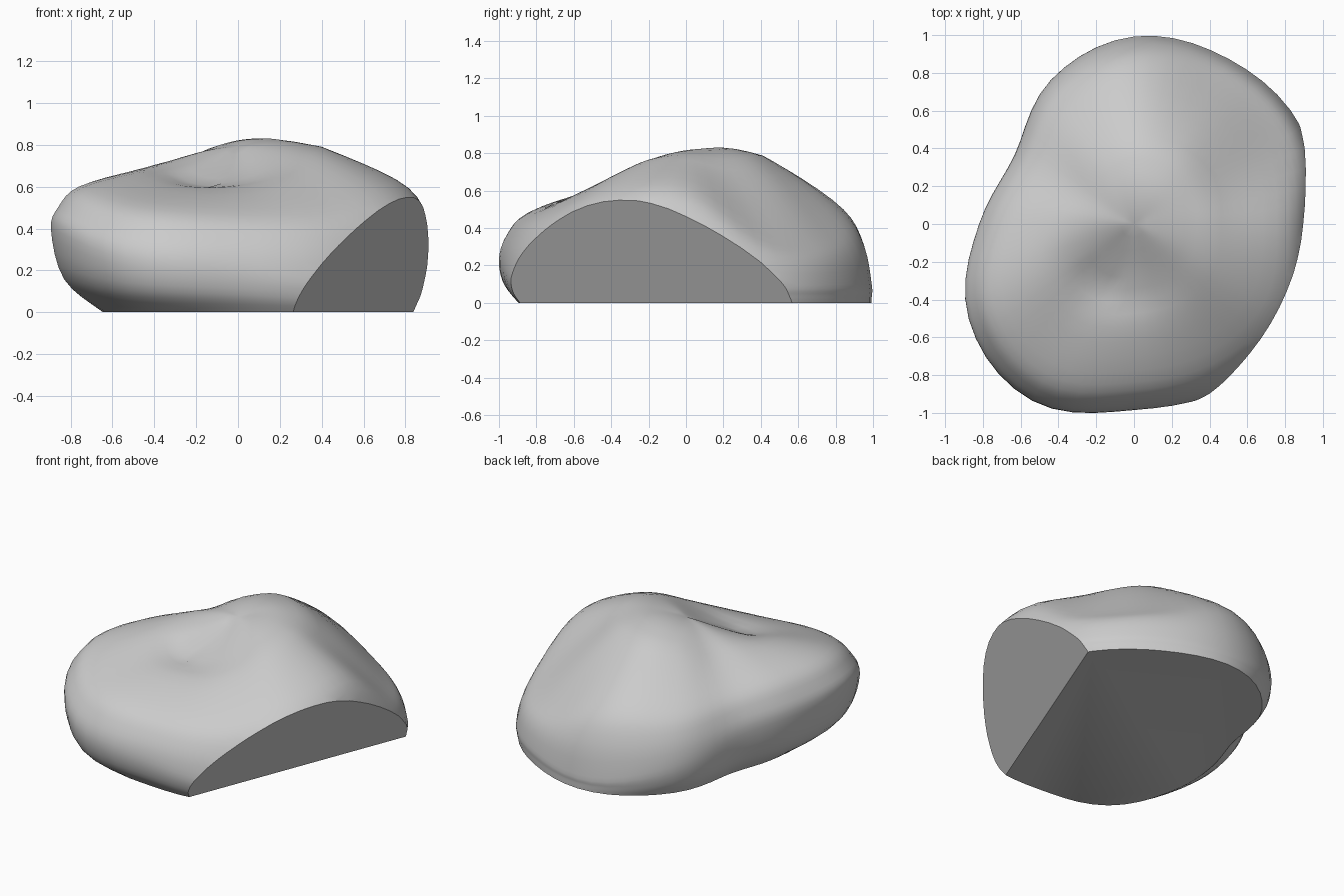
import bpy, bmesh, math
from mathutils import Vector

if "Cube" in bpy.data.objects:
    bpy.data.objects.remove(bpy.data.objects["Cube"])

# Each row is one compass direction, every 30 degrees from +x:
# base radius, widest radius, height of widest, heights at 85%, 55%, 28% of widest
ROWS = [
    (.95, .96, .18, .58, .735, .825),
    (1.01, 1.02, .10, .36, .65, .84),
    (1.00, 1.005, .10, .38, .68, .845),
    (.985, .99, .10, .50, .71, .83),
    (.82, .88, .20, .51, .69, .795),
    (.61, .73, .30, .54, .675, .77),
    (.62, .82, .36, .585, .685, .755),
    (.73, 1.01, .39, .595, .665, .69),
    (.89, 1.08, .26, .50, .595, .625),
    (.89, .985, .21, .465, .59, .635),
    (.96, 1.00, .15, .47, .635, .71),
    (1.00, 1.02, .20, .56, .715, .79),
]
CENTRE_HEIGHT = .80
SEGMENTS, STEPS = 60, 4


def spline(a, b, c, d, t):
    """Smooth curve from b to c."""
    return [.5 * (2 * q + (r - p) * t + (2 * p - 5 * q + 4 * r - s) * t * t
                  + (3 * q - p - 3 * r + s) * t ** 3) for p, q, r, s in zip(a, b, c, d)]


def row_at(i):
    """Direction table smoothed around the full circle."""
    u = i / SEGMENTS * len(ROWS)
    k = int(u)
    return spline(*[ROWS[(k + o) % len(ROWS)] for o in (-1, 0, 1, 2)], u - k)


def column(i):
    """Outline from the base up to the middle of the top."""
    base, wide, z, h85, h55, h28 = row_at(i)
    pts = [(base - .75 * (wide - base), -.3 * z), (base, 0),
           (base + .75 * (wide - base), .4 * z), (wide, z),
           (.96 * wide, z + .53 * (h85 - z)), (.85 * wide, h85),
           (.55 * wide, h55), (.28 * wide, h28), (0, CENTRE_HEIGHT)]
    opposite = row_at((i + SEGMENTS // 2) % SEGMENTS)
    pts.append((-.28 * opposite[1], opposite[5]))
    out = []
    for k in range(1, len(pts) - 2):
        for s in range(STEPS):
            out.append(spline(*pts[k - 1:k + 3], s / STEPS))
    return out


# Rounded boulder body
bm = bmesh.new()
rings = []
for i in range(SEGMENTS):
    a = math.tau * i / SEGMENTS
    rings.append([bm.verts.new((r * math.cos(a), r * math.sin(a), max(z, 0)))
                  for r, z in column(i)])
top = bm.verts.new((0, 0, CENTRE_HEIGHT))
for i in range(SEGMENTS):
    p, q = rings[i], rings[(i + 1) % SEGMENTS]
    for k in range(len(p) - 1):
        bm.faces.new((p[k], q[k], q[k + 1], p[k + 1]))
    bm.faces.new((p[-1], q[-1], top))

# Soften the middle of the top
middle = [v for v in bm.verts if v.co.xy.length < .36 and v.co.z > .3]
for _ in range(12):
    bmesh.ops.smooth_vert(bm, verts=middle, factor=.5,
                          use_axis_x=False, use_axis_y=False, use_axis_z=True)

# Flat underside
bm.faces.new([r[0] for r in reversed(rings)])

# Broken, overhanging flat side at the front right
normal = Vector((.93, -.367, -.57))
cut = bmesh.ops.bisect_plane(bm, geom=bm.verts[:] + bm.edges[:] + bm.faces[:], dist=.0001,
                             plane_co=normal * (.57 / normal.length_squared),
                             plane_no=normal.normalized(), clear_outer=True)
rim = [e for e in cut["geom_cut"] if isinstance(e, bmesh.types.BMEdge)]
bmesh.ops.holes_fill(bm, edges=rim, sides=0)
bmesh.ops.recalc_face_normals(bm, faces=bm.faces[:])

mesh = bpy.data.meshes.new("boulder")
bm.to_mesh(mesh)
bm.free()
boulder = bpy.data.objects.new("boulder", mesh)
bpy.context.collection.objects.link(boulder)

stone = bpy.data.materials.new("stone_grey")
stone.diffuse_color = (.6, .6, .6, 1)
stone.use_nodes = True
stone.node_tree.nodes["Principled BSDF"].inputs["Base Color"].default_value = stone.diffuse_color
mesh.materials.append(stone)

bpy.context.view_layer.objects.active = boulder
boulder.select_set(True)
bpy.ops.object.shade_smooth_by_angle(angle=math.radians(35))
